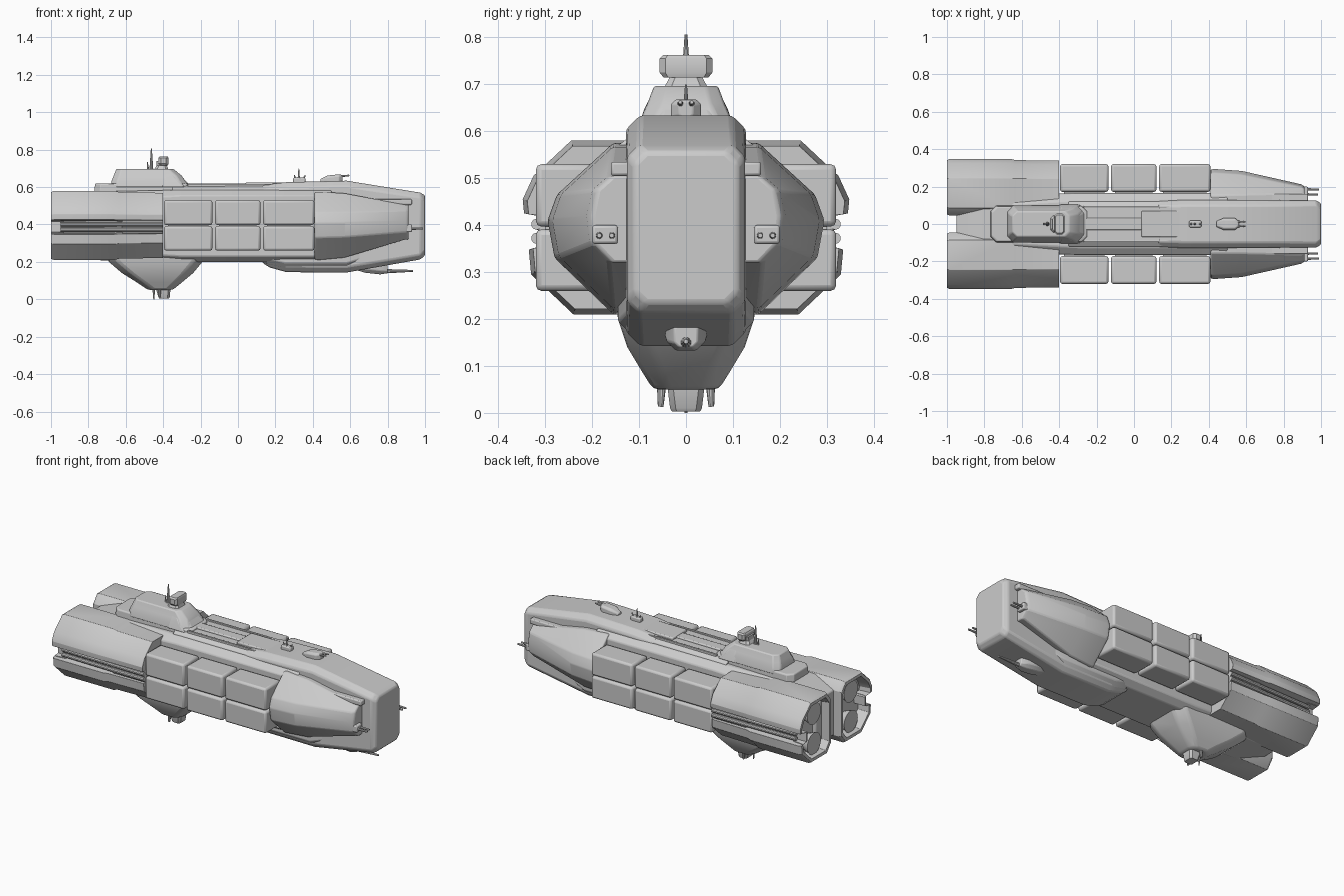
import bpy, bmesh, math
from mathutils import Vector


def finish(name, bm, bevel=0.0, mirror=False, segs=2):
    bmesh.ops.recalc_face_normals(bm, faces=bm.faces)
    me = bpy.data.meshes.new(name)
    bm.to_mesh(me)
    bm.free()
    ob = bpy.data.objects.new(name, me)
    bpy.context.collection.objects.link(ob)
    if bevel:
        m = ob.modifiers.new("bevel", "BEVEL")
        m.width, m.segments, m.limit_method = bevel, segs, "ANGLE"
        m.angle_limit = math.radians(25)
    if mirror:
        m = ob.modifiers.new("mirror", "MIRROR")
        m.use_axis = (False, True, False)
    return ob


def loft(name, sections, bevel=0.0, mirror=False):
    """Skin (x, [(y, z), ...]) cross-sections along x and cap the ends."""
    bm = bmesh.new()
    rings = [[bm.verts.new((x, y, z)) for y, z in pts] for x, pts in sections]
    n = len(rings[0])
    for a, b in zip(rings, rings[1:]):
        for i in range(n):
            j = (i + 1) % n
            bm.faces.new((a[i], a[j], b[j], b[i]))
    bm.faces.new(rings[0])
    bm.faces.new(rings[-1])
    return finish(name, bm, bevel, mirror)


def octo(w, z0, z1, cy, cz, yc=0.0):
    """Chamfered rectangle cross-section."""
    return [(yc + a, b) for a, b in (
        (-w, z0 + cz), (-w + cy, z0), (w - cy, z0), (w, z0 + cz),
        (w, z1 - cz), (w - cy, z1), (-w + cy, z1), (-w, z1 - cz))]


def box(name, x, y, z, bevel=0.006, mirror=False):
    pts = [(y[0], z[0]), (y[1], z[0]), (y[1], z[1]), (y[0], z[1])]
    return loft(name, [(x[0], pts), (x[1], pts)], bevel, mirror)


def rod(name, p, q, r1, r2=None, mirror=False, sides=10):
    """Tapered cylinder between two points."""
    p, q = Vector(p), Vector(q)
    bm = bmesh.new()
    bmesh.ops.create_cone(bm, cap_ends=True, segments=sides, radius1=r1,
                          radius2=r1 if r2 is None else r2, depth=(q - p).length)
    rot = (q - p).to_track_quat("Z", "Y").to_matrix().to_4x4()
    bm.transform(rot)
    bmesh.ops.translate(bm, verts=bm.verts, vec=(p + q) / 2)
    return finish(name, bm, 0, mirror)


def stack(name, levels, bevel=0.0):
    """Vertical loft of chamfered plan outlines: (z, x0, x1, half width, chamfer)."""
    bm = bmesh.new()
    rings = []
    for z, x0, x1, w, c in levels:
        rings.append([bm.verts.new((x, y, z)) for x, y in (
            (x0 + c, -w), (x1 - c, -w), (x1, -w + c), (x1, w - c),
            (x1 - c, w), (x0 + c, w), (x0, w - c), (x0, -w + c))])
    for a, b in zip(rings, rings[1:]):
        for i in range(8):
            j = (i + 1) % 8
            bm.faces.new((a[i], a[j], b[j], b[i]))
    bm.faces.new(rings[0])
    bm.faces.new(rings[-1])
    return finish(name, bm, bevel)


# Central hull and raised spine
loft("main_hull", [(-0.95, octo(0.12, 0.26, 0.53, 0.05, 0.05)),
                   (-0.80, octo(0.15, 0.21, 0.575, 0.05, 0.05)),
                   (-0.30, octo(0.165, 0.20, 0.585, 0.04, 0.03)),
                   (0.50, octo(0.165, 0.20, 0.585, 0.04, 0.03))], 0.006)
loft("upper_spine", [(-0.35, octo(0.12, 0.5, 0.607, 0.03, 0.02)),
                     (0.35, octo(0.12, 0.5, 0.612, 0.03, 0.02))], 0.004)
box("spine_duct", (-0.27, 0.08), (-0.032, 0.032), (0.58, 0.618))
box("spine_plate", (0.04, 0.30), (-0.07, 0.07), (0.58, 0.624))
box("spine_rail", (-0.27, 0.25), (0.085, 0.097), (0.58, 0.617), 0.003, True)

# Nose block: deep chin, top sloping to a blunt front face
loft("nose_block", [(0.13, octo(0.125, 0.195, 0.612, 0.03, 0.03)),
                    (0.17, octo(0.125, 0.170, 0.616, 0.03, 0.03)),
                    (0.26, octo(0.128, 0.145, 0.626, 0.03, 0.03)),
                    (0.58, octo(0.128, 0.143, 0.634, 0.03, 0.03)),
                    (0.975, octo(0.126, 0.213, 0.570, 0.025, 0.025)),
                    (1.0, octo(0.110, 0.235, 0.555, 0.025, 0.025))], 0.008)
loft("chin_flank", [(0.15, octo(0.14, 0.19, 0.30, 0.03, 0.03)),
                    (0.25, octo(0.145, 0.165, 0.30, 0.03, 0.03)),
                    (0.58, octo(0.145, 0.165, 0.30, 0.03, 0.03)),
                    (0.70, octo(0.115, 0.20, 0.30, 0.03, 0.03))], 0.005)

# Armoured cheeks beside the nose
root = [(0.10, 0.575), (0.155, 0.575), (0.275, 0.465), (0.295, 0.41),
        (0.280, 0.33), (0.155, 0.21), (0.10, 0.21)]
tip = [(0.10, 0.505), (0.165, 0.505), (0.200, 0.475), (0.212, 0.42),
       (0.205, 0.36), (0.165, 0.32), (0.10, 0.32)]


def blend(t):
    return [(a + (c - a) * t, b + (d - b) * t) for (a, b), (c, d) in zip(root, tip)]


loft("cheek_armour", [(0.41, blend(0.03)), (0.43, root), (0.57, blend(0.12)),
                      (0.895, tip), (0.912, [(y * 0.94, z) for y, z in tip])], 0.006, True)
box("cheek_rail", (0.55, 0.93), (0.12, 0.16), (0.505, 0.535), 0.006, True)
box("cheek_gun_mount", (0.88, 0.93), (0.145, 0.20), (0.36, 0.40), 0.006, True)
for y, x1 in ((0.158, 0.985), (0.185, 0.99)):
    rod("cheek_gun", (0.90, y, 0.378), (x1, y, 0.378), 0.008, 0.005, True)

# Cargo containers: three columns, two rows, on each side
for x0, x1 in ((-0.395, -0.137), (-0.122, 0.120), (0.135, 0.408)):
    for z0, z1 in ((0.26, 0.391), (0.397, 0.530)):
        box("cargo_container", (x0, x1), (0.172, 0.32), (z0, z1), 0.012, True)
    box("container_lock", (x0 + 0.02, x1 - 0.02), (0.15, 0.30), (0.29, 0.50), 0, True)

# Engines: faceted housings with a side slot and hollow rear
ring = [(0.045, 0.53), (0.085, 0.58), (0.245, 0.58), (0.325, 0.505), (0.348, 0.455),
        (0.345, 0.425), (0.285, 0.418), (0.285, 0.355), (0.335, 0.348), (0.330, 0.295),
        (0.240, 0.21), (0.085, 0.21), (0.045, 0.26)]


def scaled(s):
    return [(0.19 + (y - 0.19) * s, 0.395 + (z - 0.395) * s) for y, z in ring]


loft("engine_housing", [(-0.40, scaled(0.94)), (-0.635, scaled(0.96)), (-0.66, ring),
                        (-0.985, ring), (-1.0, scaled(0.96)), (-1.0, scaled(0.86)),
                        (-0.93, scaled(0.82))], 0.004, True)
box("engine_slot_block", (-0.62, -0.40), (0.25, 0.315), (0.35, 0.425), 0.008, True)
for z in (0.372, 0.402):
    rod("engine_pipe", (-0.95, 0.308, z), (-0.40, 0.318, z), 0.012, None, True)
for z in (0.30, 0.48):
    rod("engine_nozzle", (-0.92, 0.175, z), (-0.975, 0.175, z), 0.045, 0.065, True, 20)

# Dorsal tower with sensor turret and mast
stack("tower_base", [(0.55, -0.77, -0.25, 0.10, 0.03), (0.615, -0.765, -0.25, 0.095, 0.03),
                     (0.62, -0.76, -0.26, 0.09, 0.03)], 0.004)
stack("tower_block", [(0.60, -0.68, -0.26, 0.10, 0.03), (0.635, -0.675, -0.285, 0.093, 0.03),
                      (0.66, -0.665, -0.30, 0.082, 0.03), (0.697, -0.65, -0.345, 0.068, 0.025)], 0.006)
stack("tower_bridge", [(0.60, -0.44, -0.25, 0.105, 0.04), (0.65, -0.43, -0.295, 0.088, 0.04),
                       (0.685, -0.42, -0.33, 0.07, 0.03)], 0.006)
stack("sensor_neck", [(0.69, -0.45, -0.37, 0.048, 0.015), (0.715, -0.435, -0.38, 0.035, 0.012),
                      (0.74, -0.435, -0.38, 0.04, 0.012)])
stack("sensor_head", [(0.715, -0.42, -0.375, 0.048, 0.01), (0.725, -0.425, -0.372, 0.056, 0.012),
                      (0.755, -0.425, -0.372, 0.056, 0.012), (0.763, -0.42, -0.376, 0.048, 0.01)])
rod("sensor_mast", (-0.463, 0, 0.69), (-0.463, 0, 0.806), 0.011, 0.003)
rod("short_mast", (-0.48, 0.0, 0.69), (-0.485, 0.0, 0.735), 0.006, 0.002)

# Ventral bulge with belly turret
stack("ventral_bulge", [(0.25, -0.72, -0.16, 0.15, 0.05), (0.20, -0.69, -0.19, 0.145, 0.05),
                        (0.14, -0.62, -0.24, 0.125, 0.05), (0.09, -0.54, -0.30, 0.095, 0.04),
                        (0.05, -0.48, -0.35, 0.07, 0.03)], 0.012)
stack("belly_turret", [(0.06, -0.44, -0.36, 0.04, 0.012), (0.01, -0.425, -0.365, 0.034, 0.012),
                       (0.003, -0.42, -0.37, 0.03, 0.01)])
rod("belly_prong", (-0.42, 0.052, 0.06), (-0.42, 0.054, 0.013), 0.010, 0.006, True)
rod("belly_spike", (-0.45, 0, 0.06), (-0.45, 0, 0.0), 0.008, 0.003)

# Chin gun
loft("chin_gun_pod", [(0.62, octo(0.035, 0.16, 0.22, 0.01, 0.01)),
                      (0.68, octo(0.045, 0.142, 0.225, 0.02, 0.02)),
                      (0.76, octo(0.042, 0.133, 0.225, 0.02, 0.02)),
                      (0.80, octo(0.025, 0.140, 0.19, 0.01, 0.01))], 0.004)
rod("chin_gun_barrel", (0.78, 0, 0.150), (0.935, 0, 0.152), 0.012, 0.005)

# Small deck turrets on top of the nose
box("rear_deck_turret", (0.295, 0.36), (-0.018, 0.018), (0.62, 0.65), 0.006)
for x, h, lean in ((0.31, 0.665, -0.01), (0.325, 0.70, 0.0), (0.35, 0.665, 0.01)):
    rod("deck_antenna", (x, 0, 0.64), (x + lean, 0, h), 0.007, 0.002)
loft("front_deck_turret", [(0.44, octo(0.015, 0.62, 0.643, 0.006, 0.006)),
                           (0.48, octo(0.032, 0.62, 0.662, 0.01, 0.01)),
                           (0.54, octo(0.032, 0.62, 0.668, 0.01, 0.01)),
                           (0.56, octo(0.015, 0.63, 0.664, 0.006, 0.006))], 0.003)
rod("deck_gun_barrel", (0.54, 0.012, 0.658), (0.595, 0.012, 0.662), 0.007, 0.004, True)

# Smooth shading that keeps hard edges
bpy.ops.object.select_all(action="SELECT")
bpy.context.view_layer.objects.active = bpy.context.selected_objects[0]
bpy.ops.object.shade_smooth_by_angle(angle=math.radians(30))
